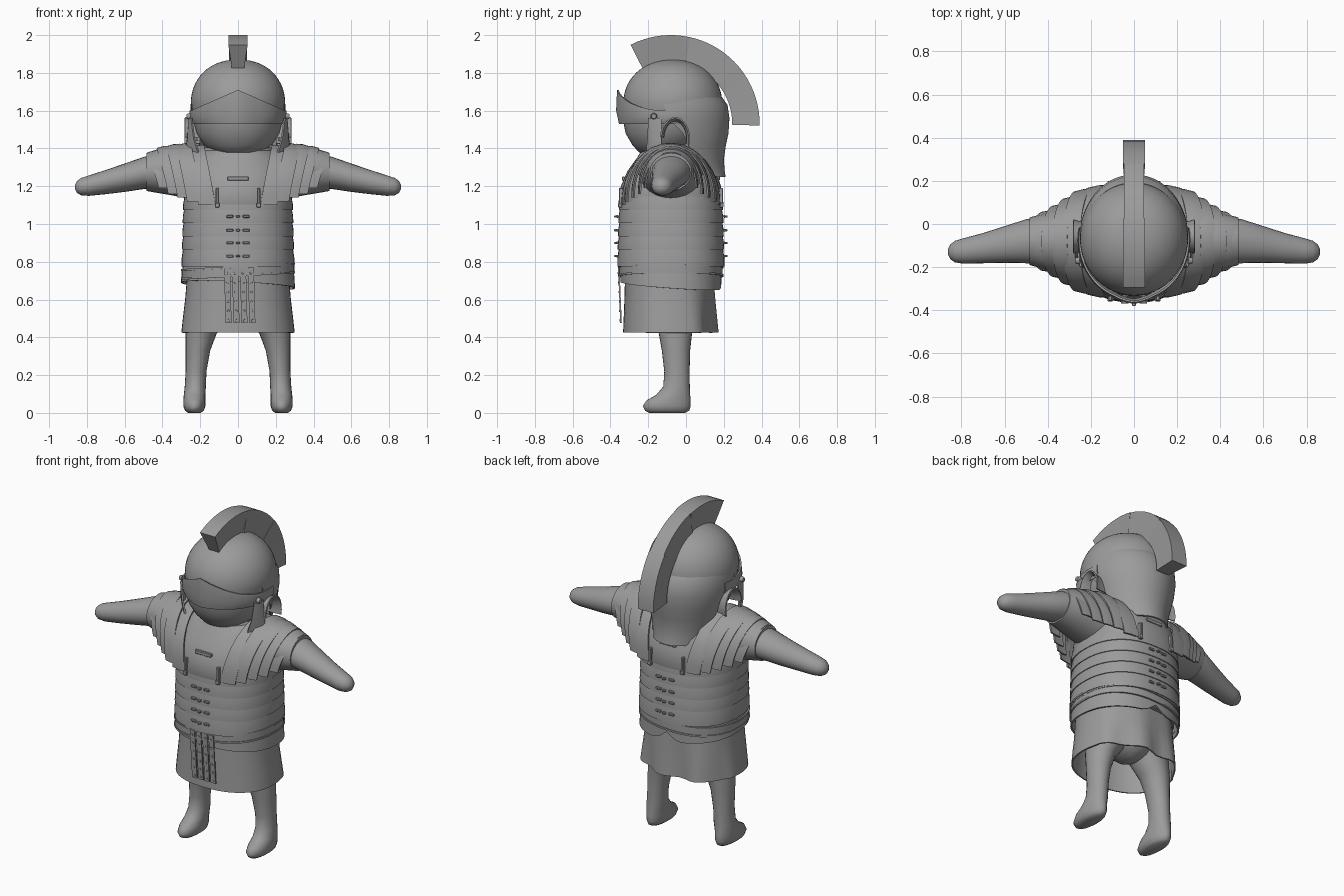
import bpy, bmesh, math
from math import sin, cos, pi, radians
from mathutils import Vector

cube = bpy.data.objects.get("Cube")
if cube:
    bpy.data.objects.remove(cube, do_unlink=True)

grey = bpy.data.materials.new("plain_grey")
grey.use_nodes = True
grey.diffuse_color = (0.33, 0.33, 0.33, 1)
grey.node_tree.nodes["Principled BSDF"].inputs["Base Color"].default_value = (0.33, 0.33, 0.33, 1)

SIDES = (("left", 1), ("right", -1))
CY = -0.08  # depth of the body's axis


def finish(name, bm, angle=35):
    bmesh.ops.recalc_face_normals(bm, faces=bm.faces[:])
    mesh = bpy.data.meshes.new(name)
    bm.to_mesh(mesh)
    bm.free()
    mesh.materials.append(grey)
    mesh.shade_smooth()
    mesh.set_sharp_from_angle(angle=radians(angle))
    obj = bpy.data.objects.new(name, mesh)
    bpy.context.collection.objects.link(obj)
    return obj


def loft(name, rows, closed=True, caps=False, thick=0, side=1, angle=35):
    """Skin equal-length rows of points, optionally capped or thickened."""
    bm = bmesh.new()
    grid = [[bm.verts.new((x * side, y, z)) for x, y, z in row] for row in rows]
    n = len(grid[0])
    for a, b in zip(grid, grid[1:]):
        for i in range(n if closed else n - 1):
            j = (i + 1) % n
            bm.faces.new((a[i], a[j], b[j], b[i]))
    if caps:
        bm.faces.new(grid[0])
        bm.faces.new(grid[-1])
    bmesh.ops.recalc_face_normals(bm, faces=bm.faces[:])
    if thick:
        bmesh.ops.solidify(bm, geom=bm.faces[:], thickness=thick)
    return finish(name, bm, angle)


def oval(z, rx, ry, cy=CY, cx=0, power=2.0, tilt=0, start=0, end=360, n=48):
    """Horizontal oval, or an arc of one when start and end are given."""
    full = end - start == 360
    row = []
    for i in range(n):
        t = radians(start + (end - start) * i / (n if full else n - 1))
        c, s = cos(t), sin(t)
        x = cx + rx * math.copysign(abs(c) ** (2 / power), c)
        y = cy + ry * math.copysign(abs(s) ** (2 / power), s)
        row.append((x, y, z + tilt * x))
    return row


def box(name, centre, size, bevel=0.003):
    bm = bmesh.new()
    bmesh.ops.create_cube(bm, size=1)
    for v in bm.verts:
        v.co = Vector(c + a * s for c, a, s in zip(centre, v.co, size))
    if bevel:
        bmesh.ops.bevel(bm, geom=bm.edges[:], offset=bevel, segments=1, affect='EDGES')
    return finish(name, bm)


def disc(name, centre, radius, depth, axis):
    bm = bmesh.new()
    bmesh.ops.create_cone(bm, cap_ends=True, segments=12, radius1=radius, radius2=radius * 0.7, depth=depth)
    turn = Vector((0, 0, 1)).rotation_difference(Vector(axis))
    for v in bm.verts:
        v.co = turn @ v.co + Vector(centre)
    return finish(name, bm)


# Head and featureless face
loft("head", [oval(z, rx, ry, cy) for z, rx, ry, cy in (
    (1.36, 0.07, 0.08, -0.12), (1.38, 0.13, 0.13, -0.12), (1.42, 0.18, 0.175, -0.11),
    (1.48, 0.22, 0.225, -0.095), (1.56, 0.24, 0.255, -0.08), (1.66, 0.235, 0.25, -0.08))], caps=True)
loft("neck", [oval(1.2, 0.16, 0.16, -0.05), oval(1.5, 0.15, 0.15, -0.05)], caps=True)

# Helmet bowl, neck guard and visor
bowl = [oval(1.6, 0.243, 0.262, -0.07)]
for i in range(15):
    t = radians(89.5 * i / 14)
    bowl.append(oval(1.64 + 0.23 * sin(t), 0.25 * cos(t) ** 0.88, 0.262 * cos(t) ** 0.9, -0.07))
loft("helmet_bowl", bowl, caps=True)
loft("neck_guard", [oval(z, rx, ry, cy, start=a, end=180 - a) for z, rx, ry, cy, a in (
    (1.67, 0.245, 0.262, -0.07, -12), (1.63, 0.251, 0.28, -0.06, -12), (1.56, 0.25, 0.285, -0.055, -8),
    (1.48, 0.235, 0.27, -0.045, 6), (1.41, 0.215, 0.245, -0.035, 12), (1.34, 0.195, 0.23, -0.03, 25),
    (1.28, 0.18, 0.225, -0.02, 40), (1.25, 0.18, 0.23, -0.02, 52))], closed=False, thick=0.01)


def visor_row(f, bulge):
    row = oval(0, 0.256 + bulge, 0.278 + bulge, -0.075, start=168, end=372, n=49)
    return [(x, y - 0.012 * max(0, 1 - abs(x) / 0.1), 1.53 + f * (0.07 + 0.11 * max(0, 1 - abs(x) / 0.25)))
            for x, y, z in row]


loft("visor", [visor_row(0, -0.01), visor_row(0.4, 0.005), visor_row(1, 0)], closed=False, thick=0.009)

for word, s in SIDES:
    disc(word + "_visor_rivet", (s * 0.262, -0.17, 1.57), 0.018, 0.02, (s, 0, 0))
    # Hanging cheek plate, flared at its foot
    loft(word + "_cheek_guard", [
        [(0.25, -0.2, 1.56), (0.262, -0.165, 1.56), (0.262, -0.13, 1.56)],
        [(0.235, -0.205, 1.45), (0.268, -0.17, 1.45), (0.272, -0.13, 1.44)],
        [(0.205, -0.215, 1.35), (0.25, -0.17, 1.36), (0.28, -0.13, 1.38)]],
        closed=False, thick=0.01, side=s)
    # Raised ear arch
    arch = [radians(-15 + 190 * i / 14) for i in range(15)]
    loft(word + "_ear_arch", [
        [(x, -0.058 + r * cos(t), 1.45 + 1.45 * r * sin(t)) for t in arch]
        for x, r in ((0.2, 0.066), (0.25, 0.07), (0.28, 0.08))], closed=False, thick=0.008, side=s)

# Curved crest in three butted segments
for k, (a, b, w) in enumerate(((-1, 40, 0.052), (40, 77, 0.047), (77, 117, 0.051))):
    rows = []
    for i in range(9):
        t = radians(a + (b - a) * i / 8)
        wi = 0.032 if k == 2 else 0.042
        rows.append([(x, CY + r * cos(t), 1.53 + r * sin(t))
                     for x, r in ((-wi, 0.325), (wi, 0.325), (w, 0.47), (-w, 0.47))])
    loft("crest_segment_%d" % (k + 1), rows, caps=True, angle=25)

# Breastplate with collar
loft("breastplate", [oval(z, rx, ry, cy, power=p) for z, rx, ry, cy, p in (
    (0.7, 0.27, 0.25, CY, 2.3), (1.08, 0.275, 0.265, CY, 2.3), (1.11, 0.284, 0.278, CY, 2.3),
    (1.2, 0.275, 0.265, CY, 2.3), (1.28, 0.265, 0.235, -0.075, 2.3), (1.35, 0.235, 0.19, -0.07, 2.1),
    (1.39, 0.19, 0.165, -0.07, 2))], caps=True, angle=50)
loft("collar", [oval(1.36, 0.2, 0.178, -0.07), oval(1.385, 0.19, 0.17, -0.07),
                oval(1.405, 0.178, 0.16, -0.07)], thick=0.01)

# Overlapping waist hoops
edges = [0.775, 0.865, 0.935, 1.005, 1.075, 1.14]
for k, (lo, hi) in enumerate(zip(edges, edges[1:])):
    grow = 0.002 * (4 - k)
    loft("waist_hoop_%d" % (k + 1), [
        oval(lo, 0.291 + grow, 0.276 + grow, power=2.3),
        oval((lo + hi) / 2, 0.29 + grow, 0.275 + grow, power=2.3),
        oval(hi + 0.005, 0.283 + grow, 0.268 + grow, power=2.3)], thick=0.008)

# Flared lower hoop, with a notch at the back, and the belt
hem = oval(0.675, 0.302, 0.268, power=2.3, tilt=-0.05)
hem = [(x, y, z + (0.05 * max(0, 1 - abs(x) / 0.07) if y > 0 else 0)
        - 0.07 * (y - CY)) for x, y, z in hem]
loft("lower_hoop", [hem, oval(0.74, 0.297, 0.268, power=2.3), oval(0.8, 0.29, 0.27, power=2.3)], thick=0.009)
for name, lo, hi, r in (("belt", 0.725, 0.775, 0.298), ("belt_lower_rim", 0.722, 0.732, 0.303),
                        ("belt_upper_rim", 0.768, 0.778, 0.303)):
    loft(name, [oval(z, r, r - 0.024, power=2.3, tilt=0.055) for z in (lo, hi)], thick=0.01)

# Tunic skirt with soft folds at the back
skirt = []
for z, rx, ry in ((0.72, 0.27, 0.235), (0.6, 0.28, 0.238), (0.5, 0.292, 0.242), (0.425, 0.3, 0.245)):
    fold = 0.018 * (0.72 - z) / 0.3
    skirt.append([(x, y + (fold * sin(x * 28) if y > 0 else 0), z)
                  for x, y, z in oval(z, rx, ry, -0.088, power=2.3)])
loft("tunic_skirt", skirt, thick=0.008)

# Studded apron straps
for k in range(4):
    x = -0.058 + 0.042 * k
    loft("apron_strap_%d" % (k + 1), [
        [(x + dx, -0.352, 0.77), (x + dx + 0.008, -0.34, 0.475)] for dx in (-0.016, 0.016)],
        closed=False, thick=0.008)
    for i in range(6):
        disc("strap_stud_%d_%d" % (k + 1, i + 1), (x + 0.008 * i / 5, -0.357 + 0.01 * i / 5, 0.74 - 0.05 * i),
             0.008, 0.01, (0, -1, 0))

# Buckles and hooks down the front and back
for place, y, d in (("front", -0.363, -1), ("back", 0.203, 1)):
    for k, z in enumerate((0.83, 0.9, 0.967, 1.04)):
        for word, s in SIDES:
            box("%s_%s_hook_plate_%d" % (place, word, k + 1), (s * 0.043, y, z), (0.036, 0.012, 0.014))
        box("%s_hook_%d" % (place, k + 1), (0, y + d * 0.008, z), (0.02, 0.018, 0.012))
    box(place + "_collar_buckle", (0, y - d * 0.032, 1.24), (0.11, 0.016, 0.022))
    for word, s in SIDES:
        box("%s_%s_chest_buckle" % (place, word), (s * 0.11, y - d * 0.018, 1.14), (0.016, 0.022, 0.1))
        box("%s_%s_chest_buckle_end" % (place, word), (s * 0.11, y - d * 0.014, 1.1), (0.024, 0.02, 0.025))

for word, s in SIDES:
    # Shoulder plates arching front to back, stepping down toward the arm
    for k, (x0, x1, depth, foot, top) in enumerate((
            (0.18, 0.27, 0.262, 1.1, 1.42), (0.25, 0.33, 0.245, 1.12, 1.43), (0.31, 0.38, 0.21, 1.14, 1.425),
            (0.36, 0.43, 0.175, 1.16, 1.415), (0.41, 0.48, 0.145, 1.19, 1.39))):
        rows = []
        for x, f in ((x0, 1), ((x0 + x1) / 2, 0.99), (x1, 0.95)):
            rows.append([(x - 0.06 * (1 - sin(t)), CY + depth * f * cos(t), foot + (top - foot) * f * sin(t) ** 0.9)
                         for t in (pi * i / 24 for i in range(25))])
        loft("%s_shoulder_plate_%d" % (word, k + 1), rows, closed=False, thick=0.009, side=s)
    # Short sleeve and rounded handless arm
    for name, spec in (("sleeve", ((0.2, CY, 1.27, 0.17, 0.15), (0.34, CY, 1.28, 0.15, 0.13),
                                   (0.43, CY, 1.28, 0.125, 0.115), (0.485, CY, 1.275, 0.11, 0.1))),
                       ("arm", ((0.4, -0.077, 1.28, 0.11, 0.095), (0.5, -0.08, 1.27, 0.102, 0.085),
                                (0.6, -0.095, 1.245, 0.085, 0.075), (0.7, -0.112, 1.222, 0.07, 0.064),
                                (0.79, -0.125, 1.203, 0.059, 0.054), (0.83, -0.128, 1.198, 0.05, 0.046),
                                (0.852, -0.129, 1.196, 0.034, 0.032), (0.863, -0.129, 1.195, 0.01, 0.01)))):
        loft("%s_%s" % (word, name), [
            [(x, y + ry * cos(t), z + rz * sin(t)) for t in (2 * pi * i / 24 for i in range(24))]
            for x, y, z, ry, rz in spec], caps=True, side=s, angle=60)
    # Leg running into a rounded foot
    loft(word + "_leg", [oval(z, rx, ry, cy, cx, n=24) for cx, cy, z, rx, ry in (
        (0.12, -0.06, 0.62, 0.12, 0.13), (0.15, -0.06, 0.52, 0.12, 0.11), (0.195, -0.056, 0.42, 0.082, 0.088),
        (0.212, -0.053, 0.33, 0.065, 0.075), (0.222, -0.048, 0.22, 0.055, 0.067),
        (0.226, -0.05, 0.14, 0.056, 0.07), (0.23, -0.068, 0.095, 0.057, 0.09),
        (0.231, -0.092, 0.066, 0.058, 0.117), (0.231, -0.102, 0.035, 0.058, 0.127),
        (0.231, -0.1, 0.012, 0.05, 0.117), (0.231, -0.1, 0, 0.034, 0.095))], caps=True, side=s, angle=60)

loft("hips", [oval(z, rx, ry, -0.06) for z, rx, ry in (
    (0.46, 0.03, 0.05), (0.5, 0.12, 0.1), (0.58, 0.2, 0.15), (0.7, 0.23, 0.18))], caps=True, angle=60)
